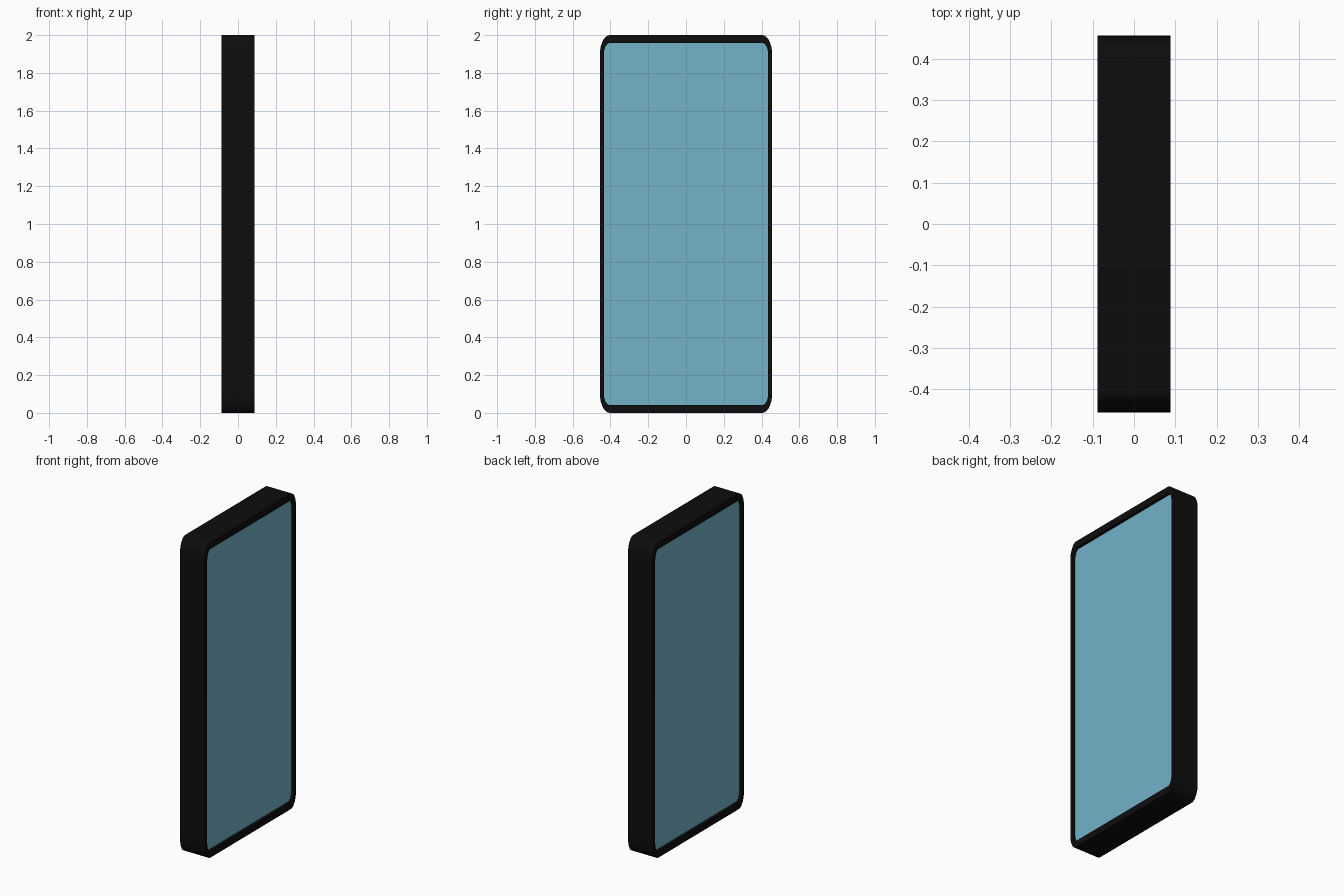
import bpy
import bmesh
from math import cos, sin, pi

HALF_T, RECESS = 0.0885, 0.018
HALF_W, HALF_H = 0.456, 1.0
SEGMENTS = 8

cube = bpy.data.objects.get("Cube")
if cube:
    bpy.data.objects.remove(cube, do_unlink=True)


def material(name, color):
    mat = bpy.data.materials.new(name)
    mat.use_nodes = True
    mat.diffuse_color = color
    mat.node_tree.nodes["Principled BSDF"].inputs["Base Color"].default_value = color
    return mat


def outline(bm, x, half_w, half_h, ry, rz):
    """Ring of vertices around an upright rectangle with elliptical corners."""
    ring = []
    corners = [(1, 1), (-1, 1), (-1, -1), (1, -1)]
    for i, (sy, sz) in enumerate(corners):
        for k in range(SEGMENTS + 1):
            a = (i + k / SEGMENTS) * pi / 2
            y = sy * (half_w - ry) + ry * cos(a)
            z = HALF_H + sz * (half_h - rz) + rz * sin(a)
            ring.append(bm.verts.new((x, y, z)))
    return ring


def outer_ring(bm, x):
    return outline(bm, x, HALF_W, HALF_H, 0.052, 0.104)


def inner_ring(bm, x):
    return outline(bm, x, HALF_W - 0.021, HALF_H - 0.042, 0.031, 0.062)


def finish(bm, name, mat):
    bmesh.ops.recalc_face_normals(bm, faces=bm.faces)
    mesh = bpy.data.meshes.new(name)
    bm.to_mesh(mesh)
    bm.free()
    mesh.materials.append(mat)
    obj = bpy.data.objects.new(name, mesh)
    bpy.context.collection.objects.link(obj)
    return obj


black = material("black casing", (0.004, 0.004, 0.004, 1))
blue = material("pale blue panel", (0.174, 0.445, 0.584, 1))

# Casing: closed rounded frame with a raised rim on both broad sides
bm = bmesh.new()
rings = [outer_ring(bm, -HALF_T), outer_ring(bm, HALF_T),
         inner_ring(bm, HALF_T), inner_ring(bm, -HALF_T)]
for i, a in enumerate(rings):
    b = rings[(i + 1) % len(rings)]
    for j in range(len(a)):
        n = (j + 1) % len(a)
        bm.faces.new((a[j], a[n], b[n], b[j]))
casing = finish(bm, "casing", black)
bpy.ops.object.select_all(action="DESELECT")
casing.select_set(True)
bpy.context.view_layer.objects.active = casing
bpy.ops.object.shade_smooth_by_angle()

# Panels: slab set into the casing, slightly below each rim
bm = bmesh.new()
depth = HALF_T - RECESS
right, left = inner_ring(bm, depth), inner_ring(bm, -depth)
bm.faces.new(right)
bm.faces.new(left[::-1])
for j in range(len(right)):
    n = (j + 1) % len(right)
    bm.faces.new((right[j], left[j], left[n], right[n]))
finish(bm, "inset_panel", blue)
